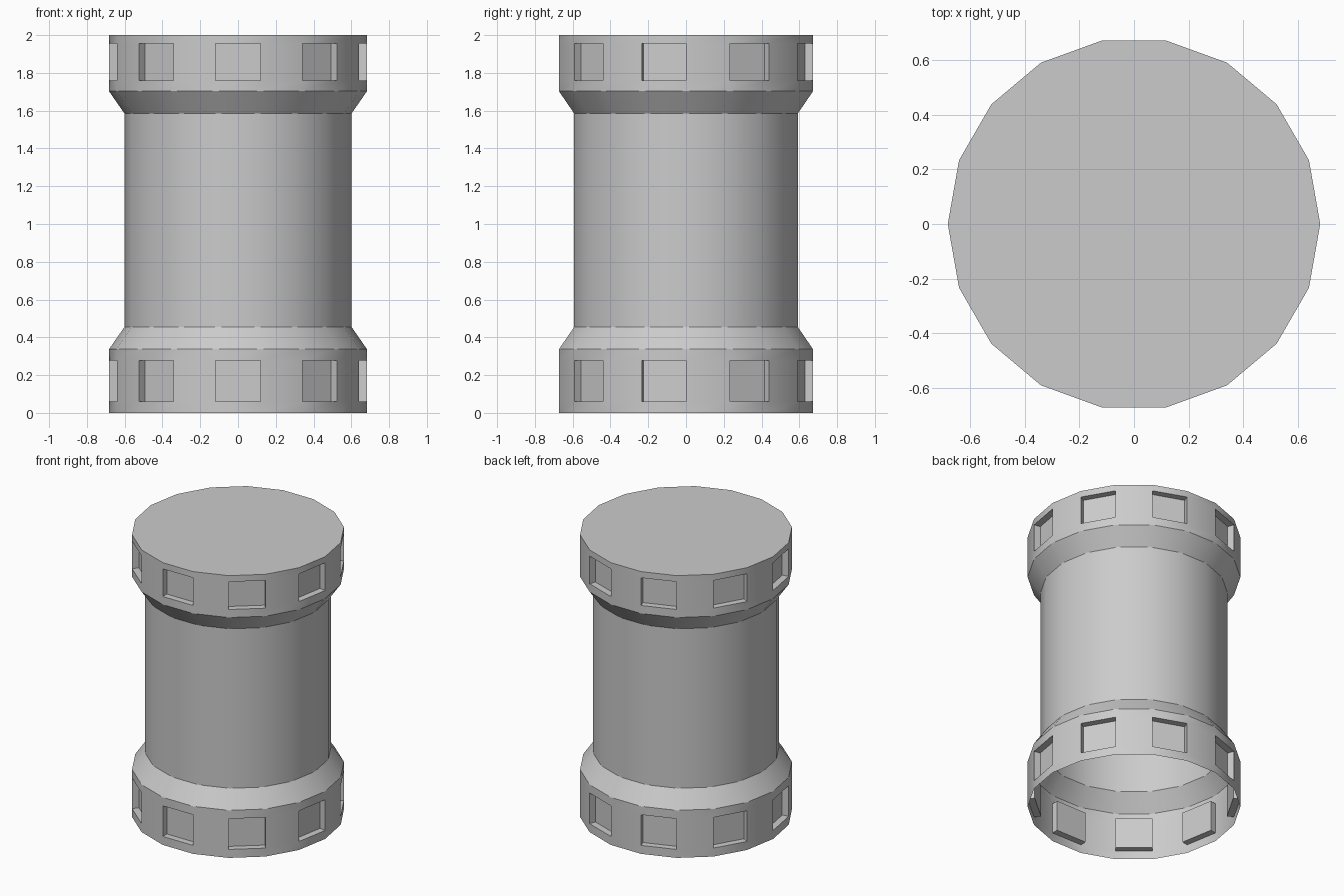
import bpy, bmesh, math

SIDES = 18
RING_R, TUBE_R = 0.683, 0.601
RECESS_DEPTH = 0.046

default_cube = bpy.data.objects.get("Cube")
if default_cube:
    bpy.data.objects.remove(default_cube, do_unlink=True)

# One plain grey for every part
grey = bpy.data.materials.new("light_grey")
grey.use_nodes = True
colour = (0.6, 0.6, 0.6, 1.0)
grey.diffuse_color = colour
grey.node_tree.nodes["Principled BSDF"].inputs["Base Color"].default_value = colour


def turned_part(name, profile, recess_row=None, cap=False):
    """Turn a (radius, height) profile; recess every other face of one row."""
    bm = bmesh.new()
    loops = []
    for r, z in profile:
        angles = [math.tau * i / SIDES for i in range(SIDES)]
        loops.append([bm.verts.new((r * math.cos(a), r * math.sin(a), z)) for a in angles])
    recessed = []
    for row, (low, high) in enumerate(zip(loops, loops[1:])):
        for i in range(SIDES):
            j = (i + 1) % SIDES
            face = bm.faces.new((low[i], low[j], high[j], high[i]))
            if row == recess_row and i % 2:
                recessed.append(face)
    if cap:
        bm.faces.new(loops[-1])
    bm.normal_update()
    if recessed:
        bmesh.ops.inset_individual(bm, faces=recessed, thickness=0, depth=-RECESS_DEPTH)
    mesh = bpy.data.meshes.new(name)
    bm.to_mesh(mesh)
    bm.free()
    mesh.materials.append(grey)
    obj = bpy.data.objects.new(name, mesh)
    bpy.context.collection.objects.link(obj)
    bpy.ops.object.select_all(action='DESELECT')
    obj.select_set(True)
    bpy.context.view_layer.objects.active = obj
    bpy.ops.object.shade_smooth_by_angle(angle=math.radians(30))


# Open lower collar with its recesses and sloped shoulder
turned_part("lower_collar",
            [(RING_R, 0), (RING_R, 0.06), (RING_R, 0.277), (RING_R, 0.337), (TUBE_R, 0.455)],
            recess_row=1)

# Straight tube between the collars
turned_part("main_tube", [(TUBE_R, 0.455), (TUBE_R, 1.585)])

# Closed upper collar
turned_part("upper_collar",
            [(TUBE_R, 1.585), (RING_R, 1.703), (RING_R, 1.76), (RING_R, 1.956), (RING_R, 2)],
            recess_row=2, cap=True)
